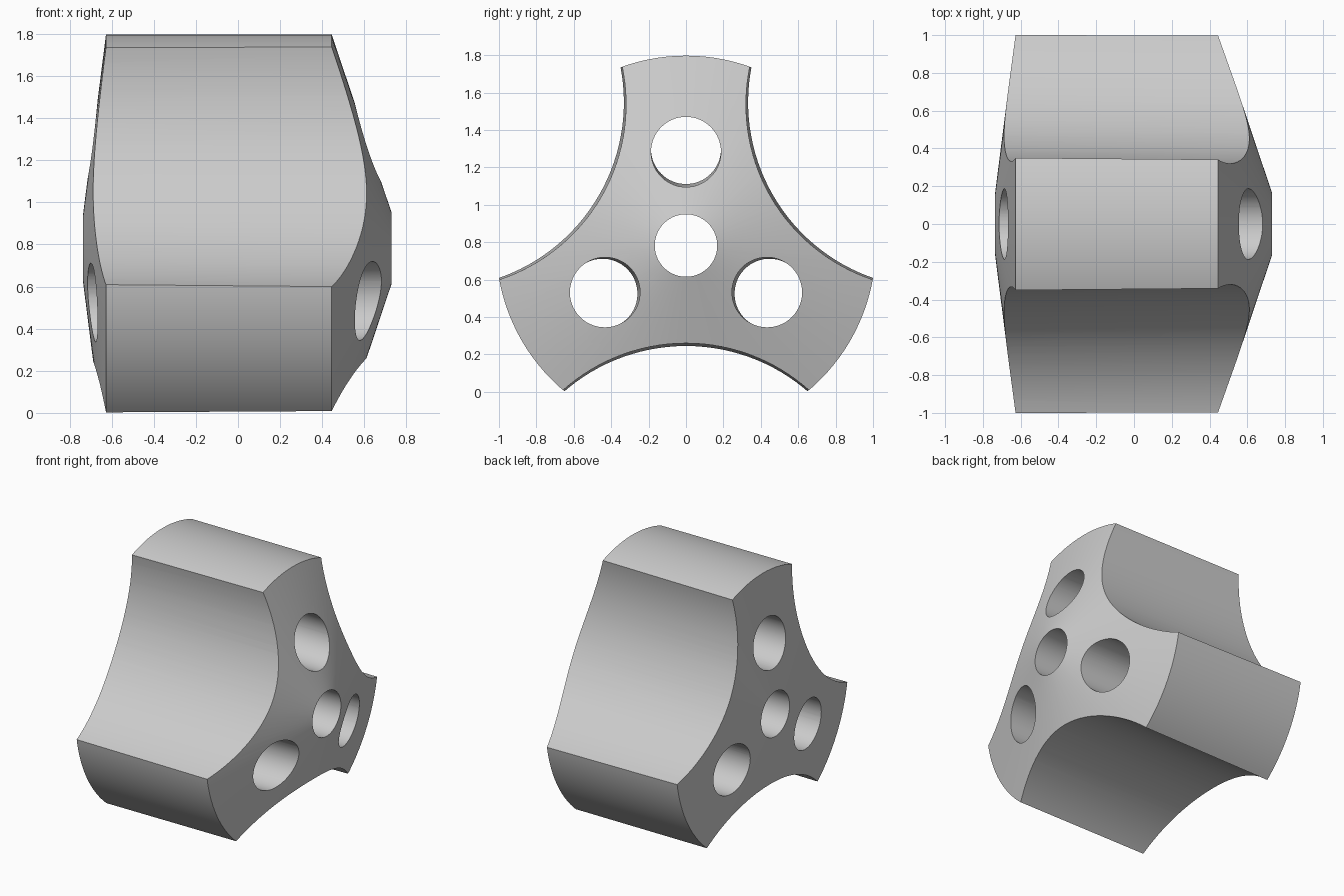
import bpy, bmesh, math
from mathutils import Matrix, Vector

cube = bpy.data.objects.get("Cube")
if cube:
    bpy.data.objects.remove(cube, do_unlink=True)

AXIS_Z = 0.782      # height of the hub axis, which runs along x
MID_X = -0.05       # middle of the hub's length
TILT = 0.0116       # slight outward lean of the cuts toward -x

steel = bpy.data.materials.new("grey_steel")
steel.use_nodes = True
GREY = (0.6, 0.6, 0.6, 1)
steel.diffuse_color = GREY
steel.node_tree.nodes["Principled BSDF"].inputs["Base Color"].default_value = GREY


def make_object(name, bm):
    bmesh.ops.recalc_face_normals(bm, faces=bm.faces)
    mesh = bpy.data.meshes.new(name)
    bm.to_mesh(mesh)
    bm.free()
    mesh.materials.append(steel)
    obj = bpy.data.objects.new(name, mesh)
    bpy.context.collection.objects.link(obj)
    obj.location.z = AXIS_Z
    return obj


# Hub: bored drum with shallow conical ends, turned about x
bm = bmesh.new()
profile = [(-0.735, 0.167), (-0.627, 1.015), (0.445, 1.015), (0.73, 0.167)]
verts = [bm.verts.new((x, 0, r)) for x, r in profile]
edges = [bm.edges.new((verts[i], verts[(i + 1) % 4])) for i in range(4)]
bmesh.ops.spin(bm, geom=verts + edges, cent=(0, 0, 0), axis=(1, 0, 0),
               angle=math.tau, steps=120, use_merge=True)
bmesh.ops.remove_doubles(bm, verts=bm.verts, dist=0.0001)
hub = make_object("three_lobed_hub", bm)

# Cutters: a hole through each lobe and a scallop between lobes
bm = bmesh.new()


def add_cutter(angle, distance, radius, segments):
    place = (Matrix.Rotation(angle, 4, 'X')
             @ Matrix.Translation((MID_X, 0, distance))
             @ Matrix.Rotation(math.pi / 2 + TILT, 4, 'Y'))
    bmesh.ops.create_cone(bm, cap_ends=True, segments=segments, radius1=radius,
                          radius2=radius, depth=3, matrix=place)


for i in range(3):
    turn = i * math.tau / 3
    add_cutter(turn, 0.508, 0.187, 64)
    add_cutter(turn + math.pi / 3, 1.522, 0.992, 128)
cutter = make_object("hole_and_scallop_cutter", bm)
cutter.hide_render = True

# Cut the hub and keep the result as plain geometry
cut = hub.modifiers.new("cut", 'BOOLEAN')
cut.operation = 'DIFFERENCE'
cut.solver = 'EXACT'
cut.object = cutter
bpy.ops.object.select_all(action='DESELECT')
hub.select_set(True)
bpy.context.view_layer.objects.active = hub
bpy.ops.object.modifier_apply(modifier=cut.name)
bpy.data.objects.remove(cutter, do_unlink=True)
bpy.ops.object.shade_smooth_by_angle(angle=math.radians(25))
